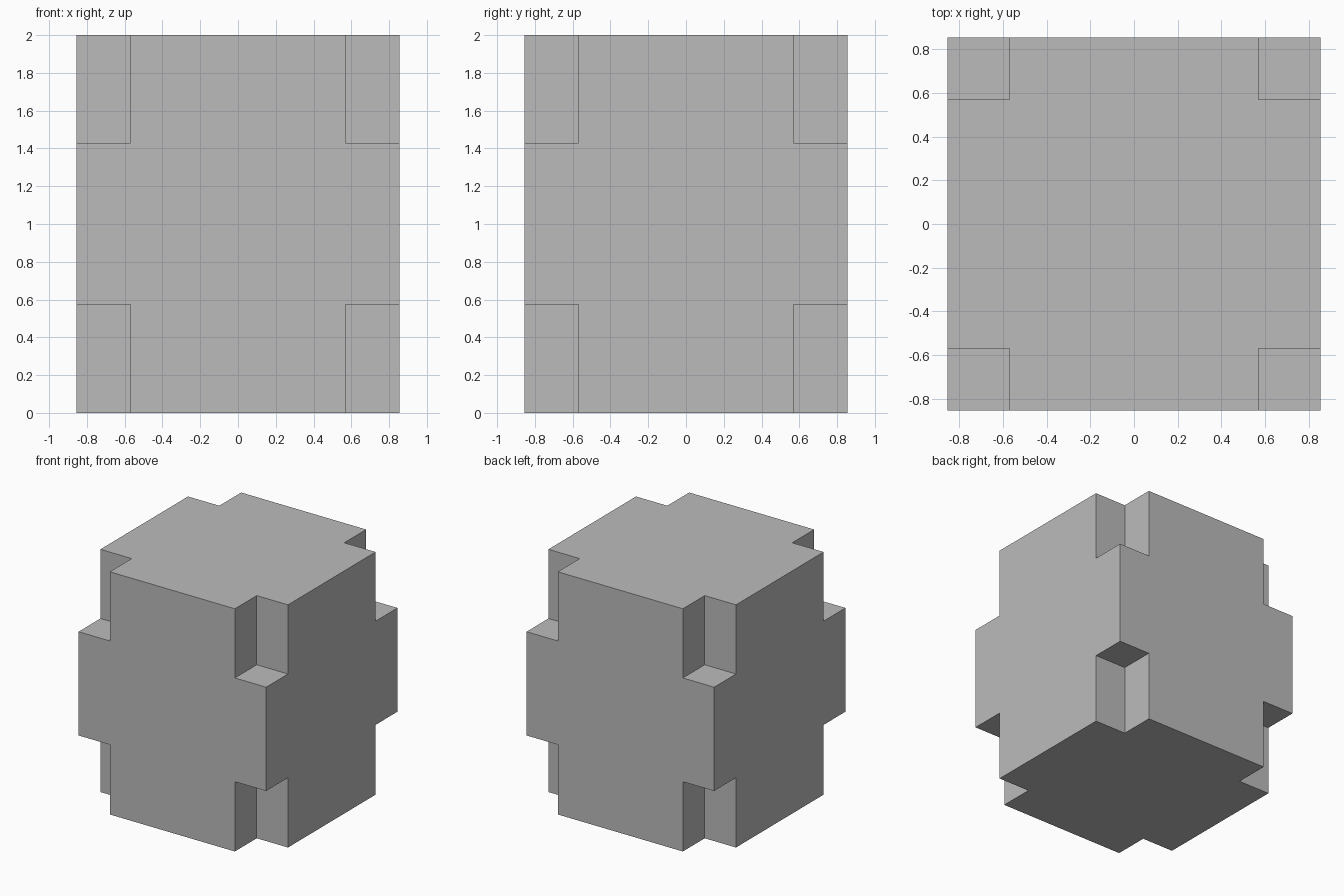
import bpy
import bmesh
import math
from itertools import product

cube = bpy.data.objects.get("Cube")
if cube:
    bpy.data.objects.remove(cube, do_unlink=True)

HALF = 0.855      # half width of the block
INNER = 0.57      # where the corner notches start
XY = (-HALF, -INNER, INNER, HALF)
Z = (0.0, 0.575, 1.43, 2.0)

# Single plain grey
grey = bpy.data.materials.new("plain grey")
grey.use_nodes = True
colour = (0.5, 0.5, 0.5, 1.0)
grey.diffuse_color = colour
grey.node_tree.nodes["Principled BSDF"].inputs["Base Color"].default_value = colour


def filled(cell):
    """A 3 x 3 x 3 block without its eight corner cells."""
    inside = all(0 <= c <= 2 for c in cell)
    return inside and not all(c in (0, 2) for c in cell)


# Skin the outside of the filled cells
bm = bmesh.new()
verts = {}


def corner(i, j, k):
    if (i, j, k) not in verts:
        verts[i, j, k] = bm.verts.new((XY[i], XY[j], Z[k]))
    return verts[i, j, k]


for cell in filter(filled, product(range(3), repeat=3)):
    for axis, side in product(range(3), (0, 1)):
        neighbour = list(cell)
        neighbour[axis] += 2 * side - 1
        if filled(neighbour):
            continue
        u, v = (axis + 1) % 3, (axis + 2) % 3
        ring = []
        for du, dv in ((0, 0), (1, 0), (1, 1), (0, 1)):
            p = list(cell)
            p[axis] += side
            p[u] += du
            p[v] += dv
            ring.append(corner(*p))
        bm.faces.new(ring if side else ring[::-1])

# Merge the flat areas into single faces
bmesh.ops.dissolve_limit(bm, angle_limit=math.radians(1),
                         verts=bm.verts[:], edges=bm.edges[:])
bmesh.ops.recalc_face_normals(bm, faces=bm.faces[:])

mesh = bpy.data.meshes.new("notched_block")
bm.to_mesh(mesh)
bm.free()
mesh.materials.append(grey)
block = bpy.data.objects.new("notched_block", mesh)
bpy.context.collection.objects.link(block)
